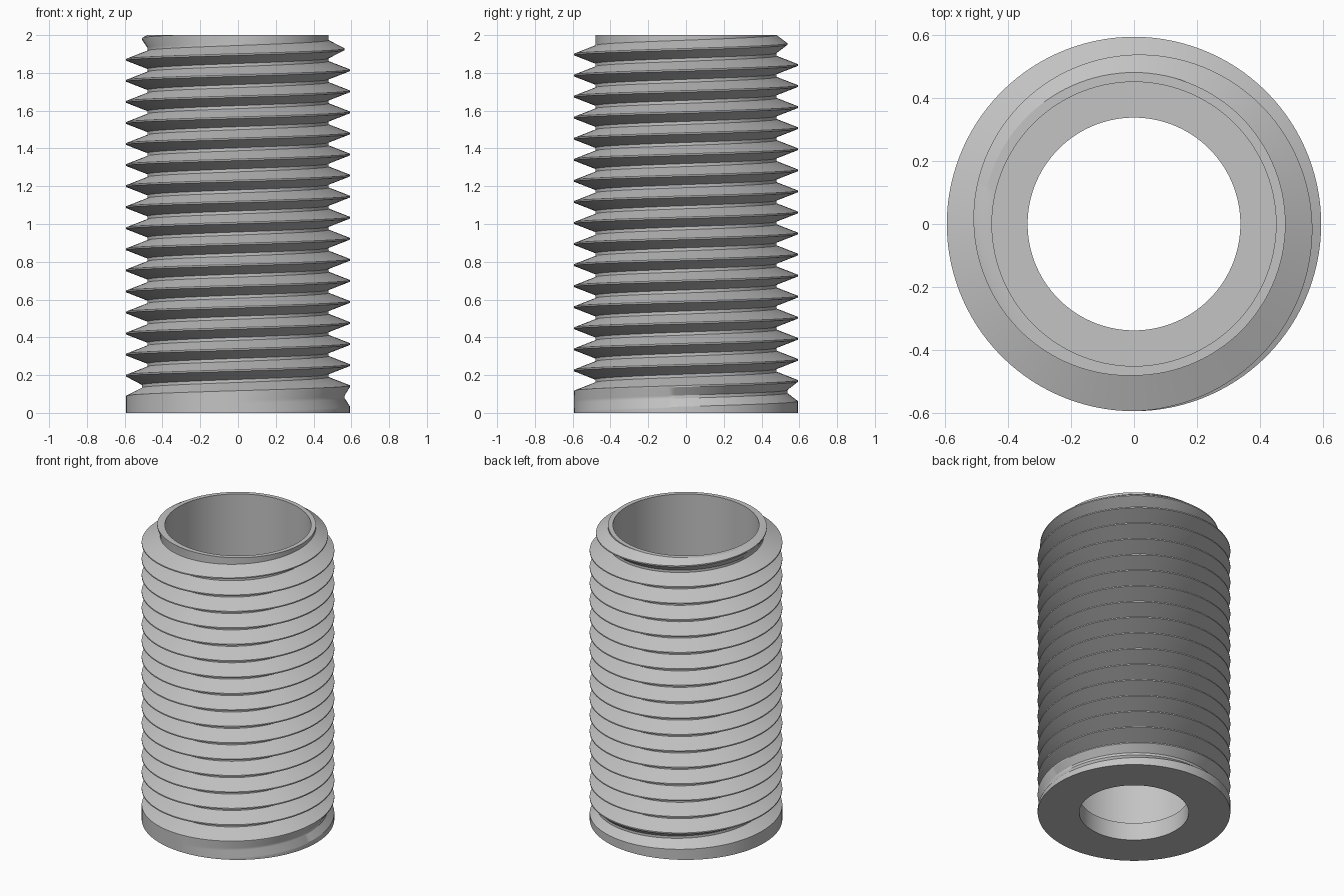
import bpy, bmesh, math

if "Cube" in bpy.data.objects:
    bpy.data.objects.remove(bpy.data.objects["Cube"])

R_CREST, R_ROOT = 0.593, 0.48     # thread outer and inner radii
R_BORE, R_HOLE = 0.45, 0.337      # wide bore and narrow bottom hole
FLOOR = 0.12                      # height of the step inside the bore
HEIGHT, PITCH, TURNS = 2.0, 0.1115, 18
CREST_HALF, ROOT_HALF = 0.004, 0.008
SEGMENTS = 120
DEPTH = R_CREST - R_ROOT


def section(f):
    """Closed (radius, z) section of the sleeve, a fraction f of a turn along."""
    pts = [(R_BORE, HEIGHT), (R_BORE, FLOOR), (R_HOLE, FLOOR), (R_HOLE, 0), (R_CREST, 0)]
    for k in range(TURNS):
        u = k + f
        # the groove runs in over the first turn, the ridge runs out over the last
        crest = R_CREST - DEPTH * max(0, u - (TURNS - 1))
        root = R_CREST - DEPTH * min(1, u)
        zc, zr = PITCH * u + 0.002, PITCH * (u + 0.5) + 0.002
        for r, z in ((crest, zc - CREST_HALF), (crest, zc + CREST_HALF),
                     (root, zr - ROOT_HALF), (root, zr + ROOT_HALF)):
            pts.append((r, min(max(z, 0), HEIGHT)))
    pts.append((R_ROOT, HEIGHT))
    return pts


# Threaded sleeve: sweep the section around, each turn joining the next ridge up
bm = bmesh.new()
columns = []
for j in range(SEGMENTS + 1):
    f = j / SEGMENTS
    a = 2 * math.pi * (f - 0.25)
    columns.append([bm.verts.new((r * math.cos(a), r * math.sin(a), z))
                    for r, z in section(f)])
for left, right in zip(columns, columns[1:]):
    n = len(left)
    for i in range(n):
        m = (i + 1) % n
        bm.faces.new((left[i], right[i], right[m], left[m]))
bmesh.ops.remove_doubles(bm, verts=bm.verts[:], dist=1e-5)
bmesh.ops.dissolve_degenerate(bm, edges=bm.edges[:], dist=1e-5)

mesh = bpy.data.meshes.new("threaded_sleeve")
bm.to_mesh(mesh)
bm.free()
sleeve = bpy.data.objects.new("threaded_sleeve", mesh)
bpy.context.collection.objects.link(sleeve)

# Plain grey metal
grey = bpy.data.materials.new("grey_metal")
grey.diffuse_color = (0.55, 0.55, 0.55, 1)
grey.use_nodes = True
grey.node_tree.nodes["Principled BSDF"].inputs["Base Color"].default_value = grey.diffuse_color
mesh.materials.append(grey)

bpy.context.view_layer.objects.active = sleeve
sleeve.select_set(True)
bpy.ops.object.shade_smooth_by_angle(angle=math.radians(30))
